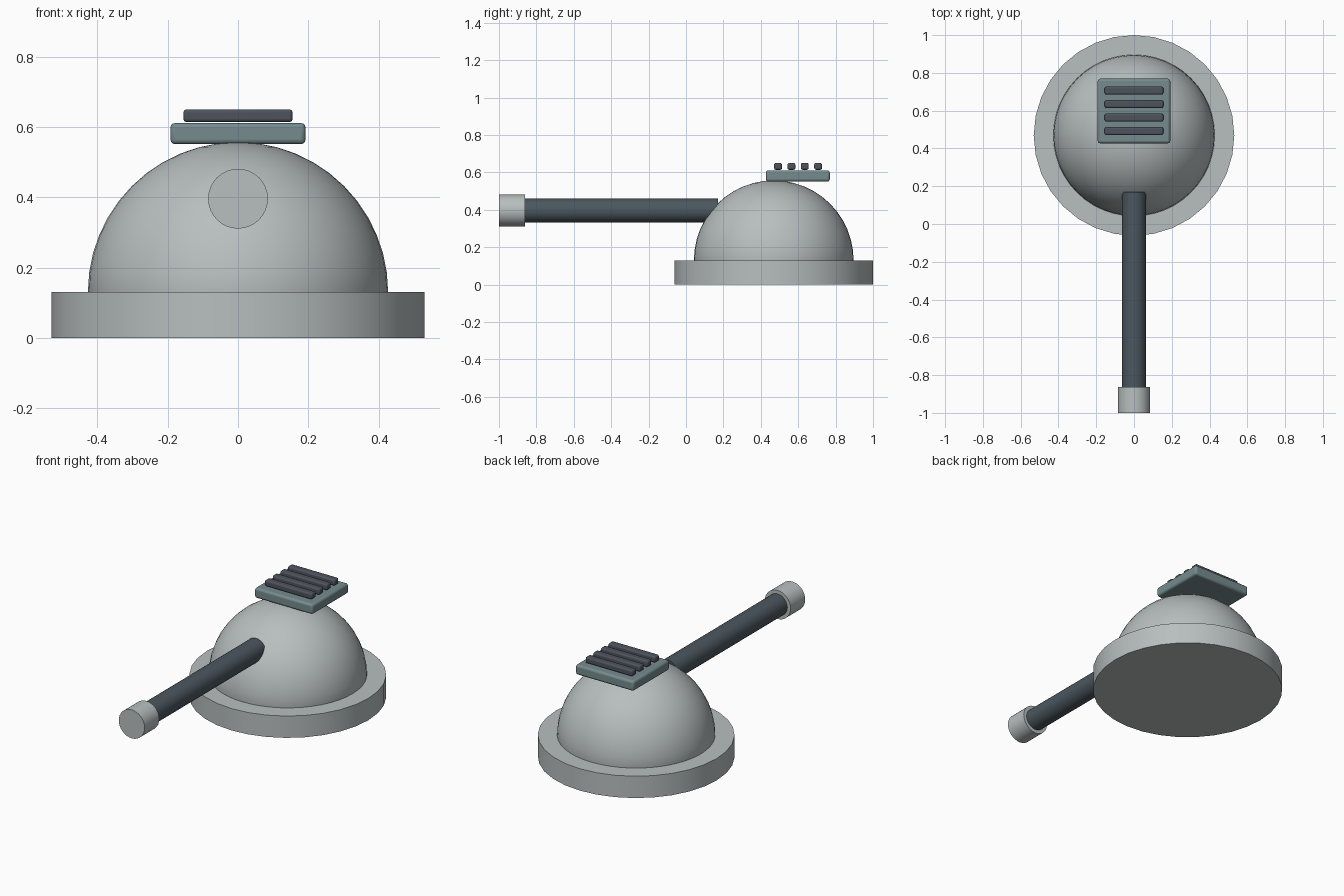
import bpy
import math

if "Cube" in bpy.data.objects:
    bpy.data.objects.remove(bpy.data.objects["Cube"])

CENTRE_Y = 0.469
BASE_TOP = 0.13
BARREL_Z = 0.396


def material(name, colour):
    mat = bpy.data.materials.new(name)
    mat.use_nodes = True
    mat.diffuse_color = (*colour, 1)
    mat.node_tree.nodes["Principled BSDF"].inputs["Base Color"].default_value = (*colour, 1)
    return mat


light_grey = material("light grey metal", (0.48, 0.52, 0.52))
dark_steel = material("dark steel", (0.07, 0.095, 0.115))
teal_grey = material("teal grey", (0.18, 0.26, 0.275))
slate = material("slate grey", (0.075, 0.088, 0.11))


def finish(name, mat):
    obj = bpy.context.object
    obj.name = name
    obj.data.materials.append(mat)
    bpy.ops.object.shade_smooth_by_angle(angle=math.radians(35))
    return obj


def tube(name, mat, radius, y0, y1):
    """Cylinder lying along y at barrel height."""
    bpy.ops.mesh.primitive_cylinder_add(
        vertices=32, radius=radius, depth=y1 - y0,
        location=(0, (y0 + y1) / 2, BARREL_Z), rotation=(math.pi / 2, 0, 0))
    return finish(name, mat)


def rounded_box(name, mat, size, location, bevel):
    bpy.ops.mesh.primitive_cube_add(size=1, location=location)
    obj = bpy.context.object
    obj.scale = size
    bpy.ops.object.transform_apply(location=False, rotation=False, scale=True)
    mod = obj.modifiers.new("rounded edges", "BEVEL")
    mod.width = bevel
    mod.segments = 3
    return finish(name, mat)


# Round base
bpy.ops.mesh.primitive_cylinder_add(
    vertices=32, radius=0.531, depth=BASE_TOP, location=(0, CENTRE_Y, BASE_TOP / 2))
finish("base", light_grey)

# Dome, with its lower half sunk out of sight and flattened into the base
bpy.ops.mesh.primitive_uv_sphere_add(
    segments=48, ring_count=24, radius=0.427, location=(0, CENTRE_Y, BASE_TOP))
for vert in bpy.context.object.data.vertices:
    vert.co.z = max(vert.co.z, -0.02)
finish("dome", light_grey)

# Barrel and muzzle
tube("barrel", dark_steel, 0.064, -0.95, 0.17)
tube("muzzle", light_grey, 0.085, -1.0, -0.862)

# Roof hatch with a row of vent bars
rounded_box("hatch", teal_grey, (0.384, 0.342, 0.06), (0, 0.598, 0.581), 0.013)
for i in range(4):
    rounded_box(f"vent_bar_{i + 1}", slate, (0.31, 0.042, 0.036),
                (0, 0.492 + 0.0715 * i, 0.632), 0.009)
